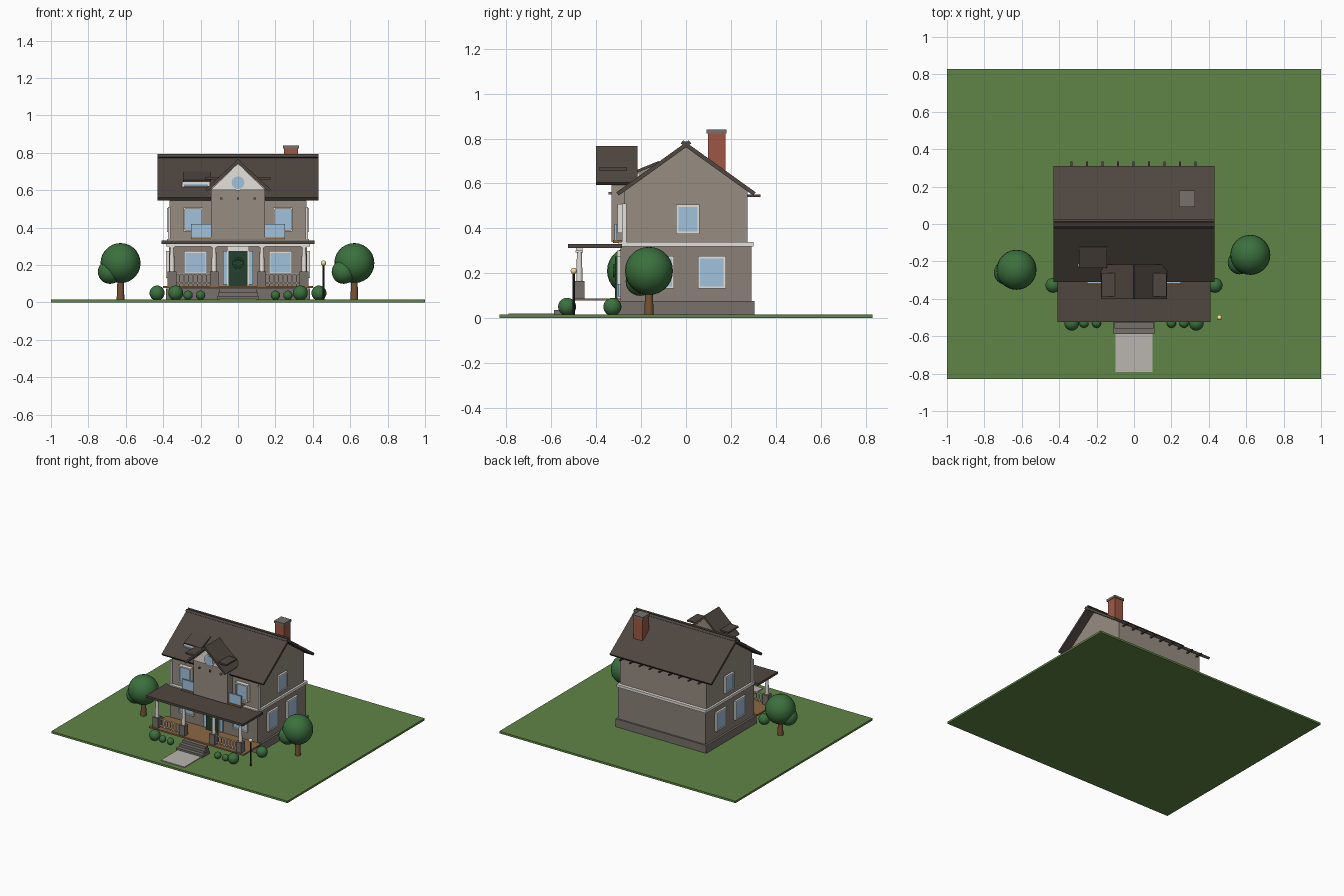
import bpy, math
from mathutils import Vector

if "Cube" in bpy.data.objects:
    bpy.data.objects.remove(bpy.data.objects["Cube"])

def mat(name, r, g, b):
    m = bpy.data.materials.new(name)
    m.diffuse_color = tuple((c / 255) ** 2.2 for c in (r, g, b)) + (1,)
    m.use_nodes = True
    m.node_tree.nodes["Principled BSDF"].inputs["Base Color"].default_value = m.diffuse_color
    return m

GRASS = mat("grass", 96, 132, 72)
WALL = mat("wall", 150, 140, 128)
LOWER = mat("lower_wall", 138, 128, 119)
STONE = mat("stone", 118, 112, 106)
ROOF = mat("roof", 80, 72, 66)
TRIM = mat("trim", 228, 224, 218)
GLASS = mat("glass", 160, 192, 218)
WOOD = mat("wood", 140, 104, 68)
BRICK = mat("brick", 156, 88, 70)
DOOR = mat("door", 40, 66, 50)
LEAF = mat("leaf", 62, 112, 64)
BARK = mat("bark", 120, 84, 56)
PATH = mat("path", 184, 180, 174)
DARK = mat("metal", 45, 45, 48)
BULB = mat("bulb", 250, 226, 160)

def mesh(name, verts, faces, m):
    me = bpy.data.meshes.new(name)
    me.from_pydata(verts, [], faces)
    ob = bpy.data.objects.new(name, me)
    bpy.context.collection.objects.link(ob)
    me.materials.append(m)
    return ob

def prism(name, profile, a, b, axis, m):
    """Extrude a 2D profile (x,z along y) or (y,z along x) from a to b."""
    put = (lambda p, t: (t, p[0], p[1])) if axis == 'x' else (lambda p, t: (p[0], t, p[1]))
    n = len(profile)
    verts = [put(p, a) for p in profile] + [put(p, b) for p in profile]
    faces = [tuple(range(n))[::-1], tuple(range(n, 2 * n))]
    faces += [(i, (i + 1) % n, n + (i + 1) % n, n + i) for i in range(n)]
    if axis == 'y':
        faces = [f[::-1] for f in faces]
    return mesh(name, verts, faces, m)

def box(name, x0, x1, y0, y1, z0, z1, m):
    x0, x1 = sorted((x0, x1))
    return prism(name, [(y0, z0), (y1, z0), (y1, z1), (y0, z1)], x0, x1, 'x', m)

def slab(name, p, q, t, a, b, axis, m):
    """Sloped board whose centre line runs p to q, thickness t."""
    p, q = sorted((Vector(p), Vector(q)), key=lambda v: v.x)
    d = (q - p).normalized()
    n = Vector((-d.y, d.x)) * t / 2
    return prism(name, [tuple(p - n), tuple(q - n), tuple(q + n), tuple(p + n)], a, b, axis, m)

def finish(name, m):
    ob = bpy.context.object
    ob.name = name
    ob.data.materials.append(m)
    bpy.ops.object.shade_smooth_by_angle()
    return ob

def cyl(name, x, y, z0, z1, r0, r1, m, n=16):
    bpy.ops.mesh.primitive_cone_add(vertices=n, radius1=r0, radius2=r1, depth=z1 - z0,
                                    location=(x, y, (z0 + z1) / 2))
    return finish(name, m)

def ball(name, x, y, z, r, m):
    bpy.ops.mesh.primitive_uv_sphere_add(segments=24, ring_count=14, radius=r, location=(x, y, z))
    return finish(name, m)

def window(name, u, z, w, h, face, axis, side, depth=0.015):
    """Framed window; u is the position along the wall, face the wall plane."""
    def part(nm, u0, u1, z0, z1, d, m):
        f0, f1 = sorted((face - side * 0.005, face + side * d))
        if axis == 'x':
            box(nm, f0, f1, u0, u1, z0, z1, m)
        else:
            box(nm, u0, u1, f0, f1, z0, z1, m)
    t = 0.01
    part(name + "_glass", u - w / 2 + t, u + w / 2 - t, z - h / 2 + t, z + h / 2 - t, depth * 0.7, GLASS)
    for s in (-1, 1):
        c = u + s * (w - t) / 2
        part(name + "_jamb", c - t / 2, c + t / 2, z - h / 2, z + h / 2, depth, TRIM)
        c = z + s * (h - t) / 2
        part(name + "_rail", u - w / 2, u + w / 2, c - t / 2, c + t / 2, depth, TRIM)

# Ground and path
box("lawn", -1, 1, -0.83, 0.83, 0, 0.015, GRASS)
box("path", -0.1, 0.1, -0.79, -0.58, 0.012, 0.021, PATH)

# House body
box("foundation", -0.385, 0.385, -0.305, 0.305, 0.012, 0.075, STONE)
box("lower_walls", -0.37, 0.37, -0.292, 0.292, 0.07, 0.32, LOWER)
box("band", -0.38, 0.38, -0.3, 0.3, 0.318, 0.338, TRIM)
prism("upper_walls", [(-0.275, 0.33), (0.275, 0.33), (0.275, 0.565), (0, 0.762), (-0.275, 0.565)],
      -0.365, 0.365, 'x', WALL)

# Main roof with crossing ridge, rafter tails behind
for s in (-1, 1):
    slab("main_roof", (s * 0.305, 0.553), (-s * 0.018, 0.785), 0.018, -0.43, 0.43, 'x', ROOF)
box("ridge", -0.43, 0.43, -0.012, 0.012, 0.765, 0.787, ROOF)
for i in range(9):
    x = -0.335 + i * 0.083
    box("rafter_tail", x - 0.005, x + 0.005, 0.26, 0.333, 0.54, 0.55, ROOF)

# Chimney
box("chimney", 0.245, 0.32, 0.098, 0.175, 0.6, 0.825, BRICK)
box("chimney_cap", 0.24, 0.325, 0.092, 0.18, 0.823, 0.84, STONE)

# Front gabled bay
prism("bay", [(-0.145, 0.338), (0.145, 0.338), (0.145, 0.61), (0, 0.745), (-0.145, 0.61)],
      -0.333, -0.22, 'y', WALL)
prism("bay_gable", [(-0.145, 0.602), (0.145, 0.602), (0, 0.742)], -0.342, -0.33, 'y', TRIM)
for s in (-1, 1):
    slab("bay_roof", (s * 0.17, 0.598), (-s * 0.008, 0.76), 0.016, -0.4, -0.217, 'y', ROOF)
    box("gable_return", s * 0.1, s * 0.175, -0.387, -0.262, 0.658, 0.67, ROOF)
for x in (-0.09, 0, 0.09):
    box("bay_bracket", x - 0.006, x + 0.006, -0.345, -0.33, 0.55, 0.562, STONE)
for nm, r, d, m in (("round_frame", 0.042, 0.02, TRIM), ("round_window", 0.034, 0.026, GLASS)):
    bpy.ops.mesh.primitive_cylinder_add(vertices=24, radius=r, depth=d, location=(0, -0.34, 0.64),
                                        rotation=(math.pi / 2, 0, 0))
    finish(nm, m)

# Small shed dormer on the left
slab("shed_roof", (-0.232, 0.648), (-0.12, 0.694), 0.012, -0.295, -0.145, 'x', ROOF)
prism("shed_walls", [(-0.215, 0.61), (-0.13, 0.67), (-0.13, 0.685), (-0.215, 0.65)], -0.285, -0.155, 'x', WALL)
window("shed_window", -0.225, 0.627, 0.15, 0.034, -0.215, 'y', -1)

# Balcony strip beside the bay
box("balcony_floor", -0.25, 0.25, -0.325, -0.27, 0.335, 0.347, WOOD)
box("balcony_glass", -0.25, 0.25, -0.318, -0.308, 0.345, 0.42, GLASS)

# Windows
for s in (-1, 1):
    window("front_lower_window", s * 0.227, 0.212, 0.125, 0.125, -0.292, 'y', -1)
    window("front_upper_window", s * 0.24, 0.443, 0.105, 0.13, -0.275, 'y', -1, 0.03)
    window("side_upper_window", 0.008, 0.44, 0.105, 0.13, s * 0.365, 'x', s)
    for y in (-0.115, 0.115):
        window("side_lower_window", y, 0.203, 0.125, 0.145, s * 0.37, 'x', s)
    box("corner_board", s * 0.36, s * 0.375, -0.285, -0.265, 0.335, 0.51, TRIM)

# Door with sidelights and wreath
box("door_frame", -0.06, 0.06, -0.308, -0.29, 0.085, 0.302, TRIM)
box("door", -0.05, 0.05, -0.316, -0.3, 0.085, 0.275, DOOR)
for s in (-1, 1):
    box("sidelight", s * 0.06, s * 0.08, -0.302, -0.29, 0.095, 0.275, GLASS)
bpy.ops.mesh.primitive_torus_add(major_radius=0.024, minor_radius=0.006, major_segments=24, minor_segments=8,
                                 location=(0, -0.32, 0.21), rotation=(math.pi / 2, 0, 0))
finish("wreath", LEAF)

# Porch
box("porch_floor", -0.4, 0.4, -0.505, -0.29, 0.077, 0.088, WOOD)
box("porch_roof", -0.41, 0.41, -0.525, -0.285, 0.313, 0.33, ROOF)
box("porch_beam", -0.385, 0.385, -0.49, -0.462, 0.3, 0.314, TRIM)
for x in (-0.353, -0.128, 0.128, 0.353):
    box("pedestal", x - 0.023, x + 0.023, -0.498, -0.452, 0.085, 0.165, STONE)
    cyl("column", x, -0.475, 0.163, 0.302, 0.014, 0.011, TRIM)
    box("capital", x - 0.017, x + 0.017, -0.492, -0.458, 0.292, 0.302, TRIM)
for s in (-1, 1):
    for z in (0.1, 0.15):
        box("railing", s * 0.145, s * 0.335, -0.479, -0.471, z, z + 0.007, TRIM)
    for i in range(7):
        x = s * (0.168 + i * 0.024)
        box("baluster", x - 0.003, x + 0.003, -0.478, -0.472, 0.086, 0.152, TRIM)

# Steps
for i in range(3):
    w = 0.11 - i * 0.006
    box("step", -w, w, -0.588 + i * 0.029, -0.5, 0.012 + i * 0.02, 0.035 + i * 0.02, STONE)

# Trees: trunk, main crown, lower side crown
for x, y, y2 in ((-0.628, -0.245, -0.215 - 0.045), (0.622, -0.165, -0.205)):
    cyl("trunk", x, y, 0.012, 0.14, 0.021, 0.016, BARK, 12)
    ball("crown", x, y, 0.21, 0.107, LEAF)
    ball("side_crown", x - 0.057, y2, 0.163, 0.064, LEAF)

# Bushes
for s in (-1, 1):
    for x, y, z, r in ((0.433, -0.328, 0.05, 0.04), (0.333, -0.53, 0.05, 0.04),
                       (0.267, -0.53, 0.038, 0.025), (0.2, -0.53, 0.038, 0.025)):
        ball("bush", s * x, y, z, r, LEAF)

# Lamp post
cyl("lamp_post", 0.457, -0.5, 0.012, 0.2, 0.006, 0.005, DARK, 10)
ball("lamp_bulb", 0.457, -0.5, 0.21, 0.014, BULB)
